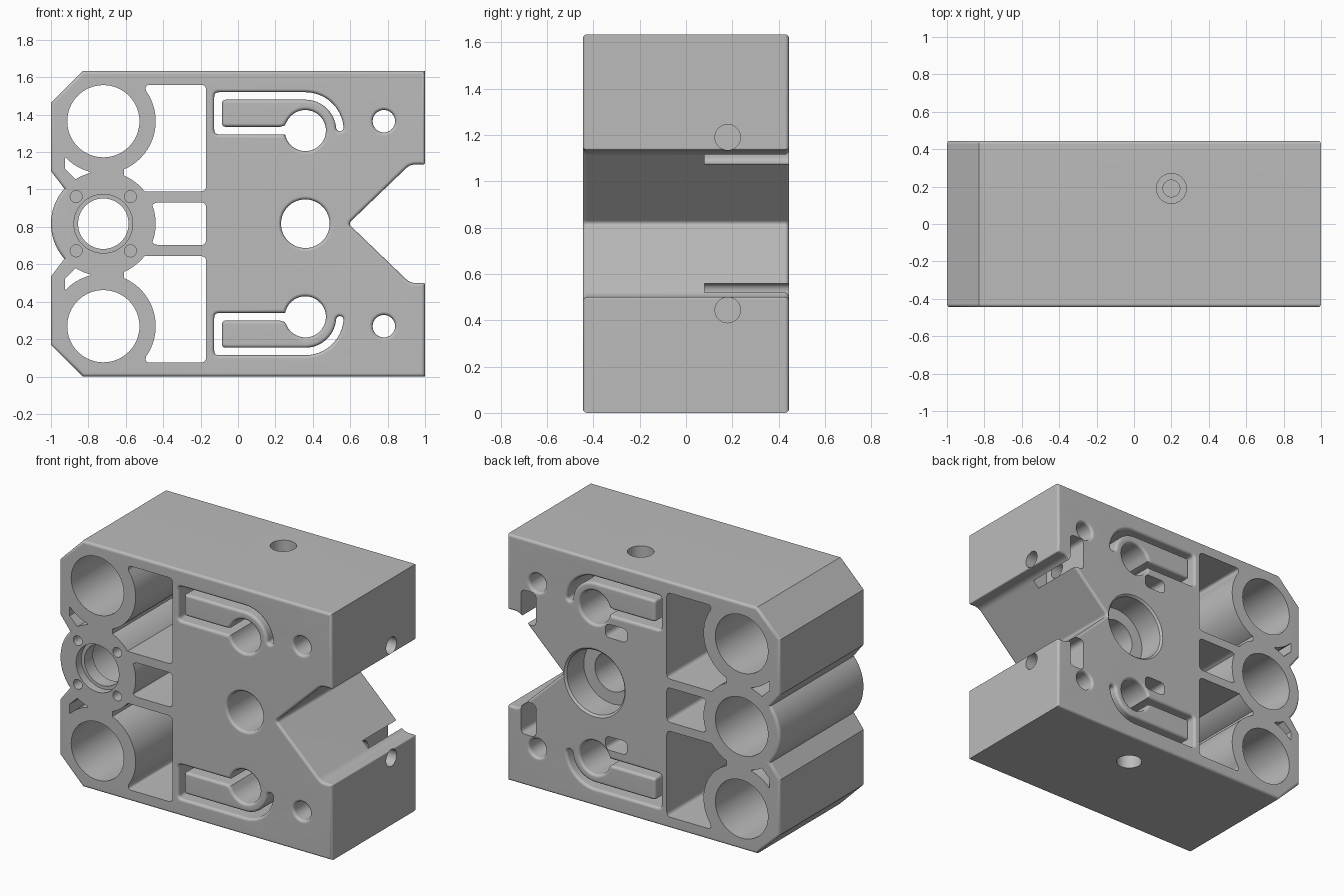
import bpy, bmesh
from math import sin, cos, radians, pi
from mathutils import Vector, Matrix

cube = bpy.data.objects.get("Cube")
if cube:
    bpy.data.objects.remove(cube, do_unlink=True)

MID = 0.817          # height of the symmetry plane
TOP = 2 * MID
D = 0.445            # half depth
R = 0.018            # edge rounding
TUBE_X, TUBE_Z = -0.72, 1.365

steel = bpy.data.materials.new("machined grey")
steel.use_nodes = True
steel.diffuse_color = (0.5, 0.5, 0.5, 1)
steel.node_tree.nodes["Principled BSDF"].inputs["Base Color"].default_value = (0.5, 0.5, 0.5, 1)


def arc(cx, cz, r, a, b, n=24):
    return [(cx + r * cos(radians(a + (b - a) * i / n)),
             cz + r * sin(radians(a + (b - a) * i / n))) for i in range(n + 1)]


def circle(cx, cz, r):
    return arc(cx, cz, r, 0, 360, 64)[:-1]


def rounded(pts):
    """Points carrying a third value get their corner rounded by it."""
    out = []
    for i, p in enumerate(pts):
        c = Vector(p[:2])
        if len(p) == 2:
            out.append(c)
            continue
        a, b = Vector(pts[i - 1][:2]), Vector(pts[(i + 1) % len(pts)][:2])
        a = c + (a - c).normalized() * p[2]
        b = c + (b - c).normalized() * p[2]
        out += [a * (1 - t) ** 2 + c * 2 * t * (1 - t) + b * t * t
                for t in (k / 5 for k in range(6))]
    return out


def flip(pts):
    return [(p[0], TOP - p[1], *p[2:]) for p in pts]


def oriented(pts, ccw):
    area = sum(pts[i - 1][0] * pts[i][1] - pts[i][0] * pts[i - 1][1] for i in range(len(pts)))
    return pts if (area > 0) == ccw else pts[::-1]


def inset(pts, d):
    """Mitred offset to the left of the travel direction."""
    out = []
    for i, p in enumerate(pts):
        u = (p - pts[i - 1]).normalized()
        v = (pts[(i + 1) % len(pts)] - p).normalized()
        n = Vector((-u.y - v.y, u.x + v.x)).normalized()
        out.append(p + n * d / max(0.5, n.dot(Vector((-u.y, u.x)))))
    return out


def finish(bm, name):
    bmesh.ops.recalc_face_normals(bm, faces=bm.faces)
    mesh = bpy.data.meshes.new(name)
    bm.to_mesh(mesh)
    bm.free()
    mesh.materials.append(steel)
    ob = bpy.data.objects.new(name, mesh)
    bpy.context.collection.objects.link(ob)
    return ob


def loft(name, contours, levels):
    """Stack inset copies of each contour along y and cap both ends."""
    bm = bmesh.new()
    caps = [[], []]
    for pts in contours:
        rings = [[bm.verts.new((q.x, y, q.y)) for q in inset(pts, d)] for y, d in levels]
        n = len(pts)
        for a, b in zip(rings, rings[1:]):
            for i in range(n):
                bm.faces.new((a[i - 1], a[i], b[i], b[i - 1]))
        for cap, ring in zip(caps, (rings[0], rings[-1])):
            cap += [bm.edges.get((ring[i - 1], ring[i])) for i in range(n)]
    for cap, side in zip(caps, (-1, 1)):
        bmesh.ops.triangle_fill(bm, edges=cap, use_beauty=True, normal=(0, side, 0))
    return finish(bm, name)


cutters = []


def prism(pts, y0=-D - 0.1, y1=D + 0.1):
    pts = oriented([Vector(p) for p in rounded(pts)], True)
    cutters.append(loft("cutter", [pts], [(y0, 0), (y1, 0)]))


def drill(start, end, r1, r2=None):
    a, b = Vector(start), Vector(end)
    bm = bmesh.new()
    turn = (b - a).to_track_quat('Z', 'Y').to_matrix().to_4x4()
    bmesh.ops.create_cone(bm, cap_ends=True, segments=48, radius1=r1, radius2=r2 or r1,
                          depth=(b - a).length, matrix=Matrix.Translation((a + b) / 2) @ turn)
    cutters.append(finish(bm, "cutter"))


# Block outline: chamfers, V notch, bulge of the middle tube
lower = [(-1, 0.535), (-1, 0.17), (-0.83, 0), (1, 0), (1, 0.5, 0.01), (0.92, 0.5, 0.03)]
outline = rounded(lower + [(0.59, MID, 0.02)] + flip(lower)[::-1]
                  + arc(TUBE_X, MID, 0.28, 138, 222))

# Flexing clamp: hooked slot running into a round hole
cx, cz = 0.36, 1.315
clamp = ([(0.225, 1.335), (0.25, 1.342)] + arc(cx, cz, 0.11, 148, -169, 40)
         + [(-0.127, 1.295, 0.025), (-0.127, 1.52, 0.025)]
         + arc(cx, cz, 0.205, 90, 5)
         + arc(cx + 0.185 * cos(radians(5)), cz + 0.185 * sin(radians(5)), 0.02, 5, -175, 10)[1:-1]
         + arc(cx, cz, 0.165, 5, 90)
         + [(-0.085, 1.48, 0.02), (-0.085, 1.335, 0.02)])

holes = [circle(cx, MID, 0.13)]
for m in (list, flip):
    holes += [m(clamp), m(circle(0.78, TUBE_Z, 0.06))]

contours = [oriented([Vector(p) for p in outline], True)]
contours += [oriented([Vector(p) for p in rounded(h)], False) for h in holes]
steps = [(R * (1 - sin(k * pi / 8)), R * (1 - cos(k * pi / 8))) for k in range(5)]
levels = [(-D + d, e) for e, d in reversed(steps)]
levels = [(-D + R * (1 - cos(k * pi / 8)), R * (1 - sin(k * pi / 8))) for k in range(5)]
levels += [(-y, d) for y, d in reversed(levels)]
body = loft("mount_block", contours, levels)

# Openings repeated above and below the middle
for m in (list, flip):
    prism(m(circle(TUBE_X, TUBE_Z, 0.193)))
    prism(m([(-0.17, 0.99, 0.03), (-0.17, 1.56, 0.03), (-0.5, 1.56, 0.03)]
            + arc(TUBE_X, TUBE_Z, 0.28, 35, -67) + arc(TUBE_X, MID, 0.28, 67, 38)))
    prism(m([(-0.925, 1.11), (-0.925, 1.17)] + arc(TUBE_X, TUBE_Z, 0.28, 224, 255, 10)
            + arc(TUBE_X, MID, 0.28, 105, 122, 8)))
    # nut pockets in the back
    for x0, x1, z0, z1, depth in ((0.79, 0.9, 1.075, 1.295, 0.08), (0.12, 0.28, 1.145, 1.235, 0.09)):
        prism(m([(x0, z0, 0.035), (x1, z0, 0.035), (x1, z1, 0.035), (x0, z1, 0.035)]), depth)
    # screw holes from the side and from above or below
    z = m([(0, 1.19)])[0][1]
    drill((1.1, 0.18, z), (0.7, 0.18, z), 0.055)
    far, floor, end = [p[1] for p in m([(0, 1.75), (0, 1.45), (0, 1.19)])]
    drill((0.2, 0.19, far), (0.2, 0.19, floor), 0.08)
    drill((0.2, 0.19, far), (0.2, 0.19, end), 0.045)
    # small screws around the middle tube
    for x in (-0.145, 0.145):
        prism(m(circle(TUBE_X + x, MID + 0.145, 0.032)), -D - 0.1, -0.34)

# Middle pocket, stepped middle bore, counterbore of the centre hole
prism([(-0.17, 0.703, 0.03), (-0.17, 0.931, 0.03), (-0.44, 0.931, 0.02)]
      + arc(TUBE_X, MID, 0.28, 21, -21) + [(-0.44, 0.703, 0.02)])
prism(circle(TUBE_X, MID, 0.135))
prism(circle(TUBE_X, MID, 0.157), -D - 0.1, -0.39)
prism(circle(TUBE_X, MID, 0.193), -0.3)
prism(circle(cx, MID, 0.212), 0.255)
drill((cx, D - 0.015, MID), (cx, D + 0.015, MID), 0.21, 0.24)

# Cut everything out of the block
bpy.ops.object.select_all(action='DESELECT')
bpy.context.view_layer.objects.active = body
body.select_set(True)
for c in cutters:
    mod = body.modifiers.new("cut", 'BOOLEAN')
    mod.operation, mod.solver, mod.object = 'DIFFERENCE', 'EXACT', c
    bpy.ops.object.modifier_apply(modifier=mod.name)
    bpy.data.objects.remove(c, do_unlink=True)

bpy.ops.object.shade_smooth_by_angle(angle=radians(30))
body.modifiers.new("even_shading", 'WEIGHTED_NORMAL').keep_sharp = True
